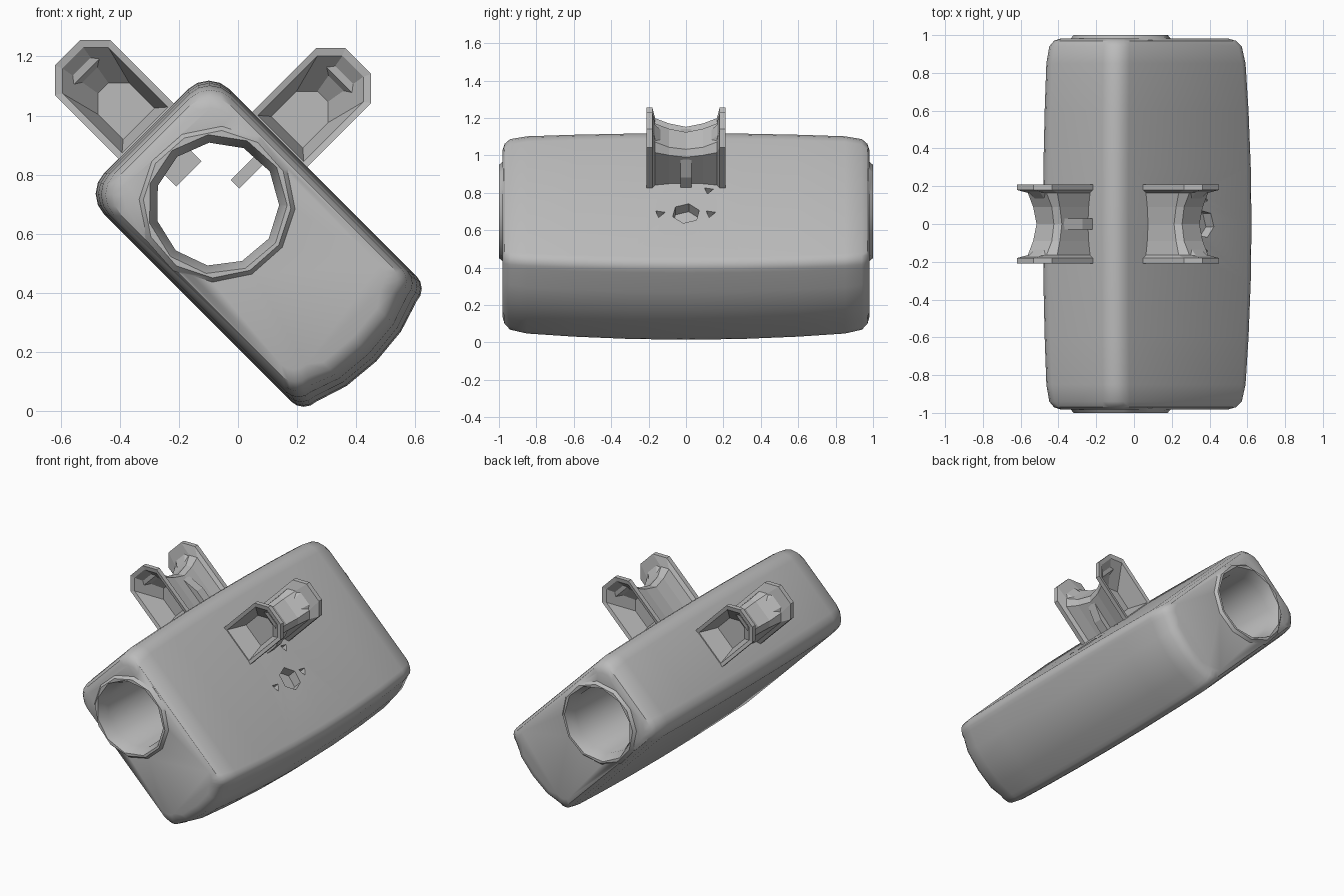
import bpy, bmesh, math
from mathutils import Matrix, Vector

cube = bpy.data.objects.get("Cube")
if cube:
    bpy.data.objects.remove(cube, do_unlink=True)

grey = bpy.data.materials.new("plain grey")
grey.use_nodes = True
colour = (0.5, 0.5, 0.5, 1)
grey.diffuse_color = colour
grey.node_tree.nodes["Principled BSDF"].inputs["Base Color"].default_value = colour

TILT = Matrix.Rotation(math.pi / 4, 4, 'Y')   # the whole case leans 45 degrees
BORE_X, BORE_Z = -0.545, 0.445


def loft(name, sections, place=Matrix()):
    """Skin a list of (y, [(x, z), ...]) sections and cap both ends."""
    bm = bmesh.new()
    rings = [[bm.verts.new((x, y, z)) for x, z in pts] for y, pts in sections]
    n = len(rings[0])
    for a, b in zip(rings, rings[1:]):
        for i in range(n):
            j = (i + 1) % n
            bm.faces.new((a[i], a[j], b[j], b[i]))
    bm.faces.new(rings[0])
    bm.faces.new(rings[-1])
    bmesh.ops.recalc_face_normals(bm, faces=bm.faces)
    bm.transform(TILT @ place)
    mesh = bpy.data.meshes.new(name)
    bm.to_mesh(mesh)
    bm.free()
    mesh.materials.append(grey)
    obj = bpy.data.objects.new(name, mesh)
    bpy.context.collection.objects.link(obj)
    return obj


def circle(r, n, cx=0, cz=0, turn=0.2):
    return [(cx + r * math.cos(turn + math.tau * i / n),
             cz + r * math.sin(turn + math.tau * i / n)) for i in range(n)]


def boolean(obj, cutter, operation):
    mod = obj.modifiers.new(operation, 'BOOLEAN')
    mod.operation, mod.object, mod.solver = operation, cutter, 'EXACT'
    bpy.context.view_layer.objects.active = obj
    bpy.ops.object.modifier_apply(modifier=mod.name)
    bpy.data.objects.remove(cutter, do_unlink=True)


def case_section(y, inset):
    """Rounded rectangle whose lower end bulges, narrowing toward the ends."""
    t = y * y
    x0, x1 = -0.89 + 0.02 * t + inset, 0.165 - 0.05 * t - 1.3 * inset
    z0, z1 = 0.15 + 0.015 * t + inset, 0.75 - 0.012 * t - inset
    pts = []
    for cx, cz, sx, sz, r, start in ((x0, z0, 1, 1, 0.10, 180), (x1, z0, -1, 1, 0.06, 270),
                                     (x1, z1, -1, -1, 0.06, 0), (x0, z1, 1, -1, 0.10, 90)):
        for k in range(5):
            a = math.radians(start + 22.5 * k)
            pts.append((cx + sx * r + r * math.cos(a), cz + sz * r + r * math.sin(a)))
        if start == 270:
            pts += [(x1 + 0.035, 0.32), (x1 + 0.047, 0.45), (x1 + 0.035, 0.58)]
    return pts


# Case
levels = [(0, 0), (0.3, 0), (0.6, 0), (0.85, 0), (0.94, 0.008), (0.97, 0.025), (0.982, 0.05)]
levels = [(-y, i) for y, i in reversed(levels[1:])] + levels
case = loft("case", [(y, case_section(y, i)) for y, i in levels])

# Raised collars around both bore mouths
for side in (-1, 1):
    collar = loft("collar", [(side * y, circle(r, 12, BORE_X, BORE_Z))
                             for y, r in ((0.9, 0.27), (0.975, 0.27), (1.0, 0.25))])
    boolean(case, collar, 'UNION')

# Through bore with flared mouths
bore = loft("bore", [(y, circle(r, 11, BORE_X, BORE_Z)) for y, r in
                     ((-1.02, 0.245), (-0.93, 0.21), (0.93, 0.21), (1.02, 0.245))])
boolean(case, bore, 'DIFFERENCE')

# Hexagonal pocket and three small notches in the broad face
stand = Matrix.Rotation(math.pi / 2, 4, 'X')
for x, y, r, n in ((-0.225, 0, 0.075, 6), (-0.225, -0.14, 0.03, 3),
                   (-0.225, 0.13, 0.03, 3), (-0.4, 0.12, 0.028, 3)):
    pocket = loft("pocket", [(-0.06, circle(r, n)), (0.06, circle(r, n))],
                  Matrix.Translation((x, y, 0.75)) @ stand)
    boolean(case, pocket, 'DIFFERENCE')


def lug(w, h, c):
    return [(-w, -0.03), (-w, h - c), (c - w, h), (w - c, h), (w, h - c), (w, -0.03)]


# Two spool-shaped brackets with hollow ends, a centre rib and an inner stub
mounts = (("upper_left_bracket", Matrix.Translation((-0.885, 0, 0.45)) @
           Matrix.Rotation(-math.pi / 2, 4, 'Y'), 0.06, 0.2),
          ("upper_right_bracket", Matrix.Translation((-0.55, 0, 0.745)), 0.02, 0.21))
for name, place, stub_w, stub_len in mounts:
    recess = [(x, max(z, 0.01)) for x, z in lug(0.11, 0.355, 0.06)]
    inner = [(x, max(z, 0.04)) for x, z in lug(0.075, 0.21, 0.05)]
    half = [(0.08, inner), (0.205, recess), (0.21, lug(0.132, 0.38, 0.07)),
            (0.18, lug(0.132, 0.38, 0.07)), (0.165, lug(0.11, 0.29, 0.04)),
            (0.09, lug(0.1, 0.25, 0.03))]
    loft(name, [(-y, p) for y, p in half] + [(0, lug(0.095, 0.23, 0.03))] +
         [(y, p) for y, p in reversed(half)], place)
    rib = [(0.09, 0), (0.09, 0.2), (0.13, 0.08), (0.13, 0)]
    loft(name + "_rib", [(-0.03, rib), (0.03, rib)], place)
    stub = [(-stub_w, -stub_len), (stub_w, -stub_len), (stub_w, 0), (-stub_w, 0)]
    loft(name + "_stub", [(-0.1, stub), (0.1, stub)], place)

# Smooth the case, leave the faceted brackets flat
bpy.ops.object.select_all(action='DESELECT')
case.select_set(True)
bpy.context.view_layer.objects.active = case
bpy.ops.object.shade_smooth_by_angle(angle=math.radians(32))
